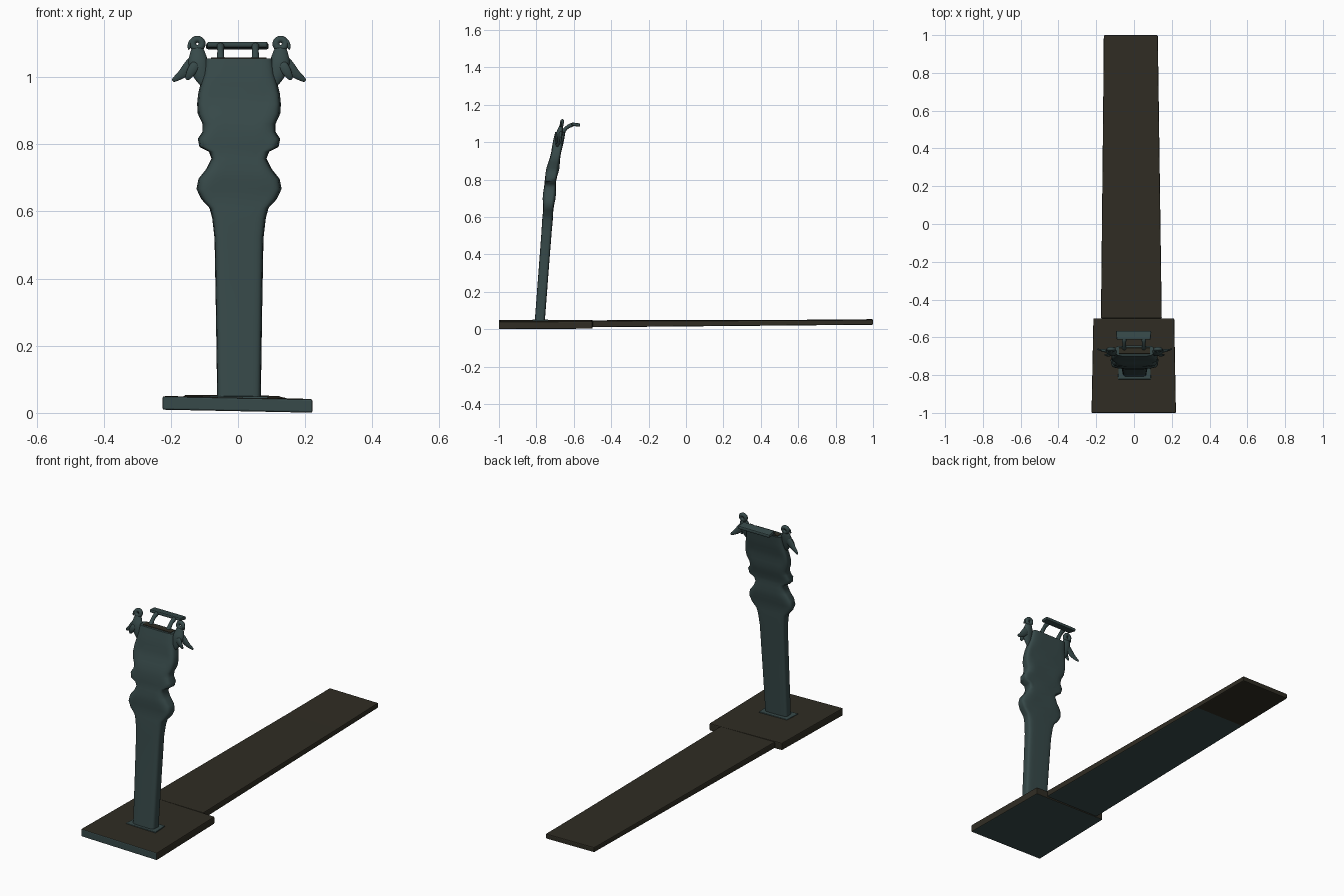
import bpy, bmesh, math
from mathutils import Vector

cube = bpy.data.objects.get("Cube")
if cube:
    bpy.data.objects.remove(cube)


def material(name, rgb):
    m = bpy.data.materials.new(name)
    m.use_nodes = True
    m.diffuse_color = (*rgb, 1)
    m.node_tree.nodes["Principled BSDF"].inputs["Base Color"].default_value = (*rgb, 1)
    return m


TEAL = material("dark teal", (0.038, 0.067, 0.067))
BROWN = material("dark brown", (0.029, 0.026, 0.017))


def add_mesh(name, bm, mats, smooth=False):
    bmesh.ops.recalc_face_normals(bm, faces=bm.faces)
    mesh = bpy.data.meshes.new(name)
    bm.to_mesh(mesh)
    bm.free()
    for m in mats:
        mesh.materials.append(m)
    obj = bpy.data.objects.new(name, mesh)
    bpy.context.collection.objects.link(obj)
    for p in mesh.polygons:
        p.use_smooth = smooth
    return obj


def loft(bm, rings):
    """Skin a list of equally sized point rings and cap both ends."""
    loops = [[bm.verts.new(p) for p in ring] for ring in rings]
    for a, b in zip(loops, loops[1:]):
        for i in range(len(a)):
            j = (i + 1) % len(a)
            bm.faces.new((a[i], a[j], b[j], b[i]))
    bm.faces.new(loops[0])
    bm.faces.new(loops[-1])


def slab(name, stations, tilt, is_teal, bevel=0.005):
    """Board through stations of (y, left edge, right edge, bottom, top)."""
    bm = bmesh.new()
    loft(bm, [[(x, y, z - tilt * x) for x, z in ((x0, lo), (x1, lo), (x1, hi), (x0, hi))]
              for y, x0, x1, lo, hi in stations])
    bmesh.ops.recalc_face_normals(bm, faces=bm.faces)
    for f in bm.faces:
        f.material_index = int(not is_teal(f.normal, f.calc_center_median()))
    obj = add_mesh(name, bm, (TEAL, BROWN))
    mod = obj.modifiers.new("soft edges", "BEVEL")
    mod.width, mod.segments = bevel, 2
    return obj


# Wide foot block and the long tapering plank behind it
slab("foot_block", [(-1, -0.225, 0.222, 0.005, 0.045), (-0.5, -0.215, 0.213, 0.007, 0.046)],
     0.02, lambda n, c: n.z < -0.5 or n.y < -0.5)
slab("long_plank", [(-0.5, -0.175, 0.147, 0.012, 0.046),
                    (0.65, -0.163, 0.131, 0.022, 0.049),
                    (1, -0.16, 0.126, 0.025, 0.052)],
     0.01, lambda n, c: n.z < -0.5 and c.y < 0.7)

# Collar where the post meets the block
slab("post_collar", [(-0.822, -0.085, 0.09, 0.04, 0.05), (-0.735, -0.08, 0.085, 0.04, 0.05)],
     0.01, lambda n, c: True, 0.003)


# Leaning post with a wavy carved outline: (height, half width)
def lean(z):
    return -0.785 + 0.076 * z + 0.13 * max(0, z - 0.8)


outline = [(0.04, 0.065), (0.3, 0.069), (0.52, 0.073), (0.58, 0.08), (0.61, 0.088),
           (0.637, 0.113), (0.667, 0.127), (0.697, 0.121), (0.727, 0.097),
           (0.757, 0.082), (0.778, 0.09), (0.792, 0.118), (0.816, 0.123),
           (0.837, 0.109), (0.861, 0.109), (0.891, 0.123), (0.92, 0.125),
           (0.95, 0.122), (0.98, 0.115), (1.01, 0.107), (1.055, 0.102)]

SIDES = 32
rings = []
for z, half in outline:
    depth = 0.027 + 0.006 * math.exp(-((z - 0.78) / 0.15) ** 2)
    carve = max(0, min(1, (z - 0.55) / 0.1)) * max(0, min(1, (1.055 - z) / 0.1))
    ring = []
    for i in range(SIDES):
        a = 2 * math.pi * (i + 0.5) / SIDES
        c, s = math.cos(a), math.sin(a)
        u = math.copysign(abs(c) ** 0.35, c)
        v = math.copysign(abs(s) ** 0.35, s)
        narrow = 1 if v > 0 else 1 + 0.08 * v
        wave = 0.004 * carve * math.sin(42 * z) * math.cos(5 * u)
        ring.append((0.003 + u * half * narrow, lean(z) + v * depth + v * wave, z))
    rings.append(ring)
bm = bmesh.new()
loft(bm, rings)
post = add_mesh("carved_post", bm, (TEAL,), True)
bpy.context.view_layer.objects.active = post
post.select_set(True)
bpy.ops.object.shade_smooth_by_angle(angle=math.radians(50))
post.select_set(False)

# Dark inlay on the flat top of the post
slab("post_top_inlay", [(-0.687, -0.08, 0.085, 1.05, 1.058), (-0.655, -0.08, 0.085, 1.05, 1.058)],
     0, lambda n, c: False, 0.001)


def tube(name, points, flat=1.0):
    """Round limb through (x, y, z, radius) points, optionally thinned along y."""
    bm = bmesh.new()
    rings = []
    pts = [Vector(p[:3]) for p in points]
    for k, p in enumerate(pts):
        t = (pts[min(k + 1, len(pts) - 1)] - pts[max(k - 1, 0)]).normalized()
        side = t.cross(Vector((0, 1, 0)))
        side = side.normalized() if side.length > 0.1 else Vector((1, 0, 0))
        up = t.cross(side)
        r = points[k][3]
        rings.append([p + side * (r * math.cos(a)) + up * (r * flat * math.sin(a))
                      for a in (2 * math.pi * i / 8 for i in range(8))])
    loft(bm, rings)
    obj = add_mesh(name, bm, (TEAL,), True)
    mod = obj.modifiers.new("smooth", "SUBSURF")
    mod.levels = mod.render_levels = 2
    return obj


# A bird on each shoulder, with a pierced eye and drooping tail feathers
for side, s in (("left", 1), ("right", -1)):
    cx = 0.003
    bpy.ops.mesh.primitive_torus_add(major_radius=0.014, minor_radius=0.0105,
                                     major_segments=20, minor_segments=10,
                                     location=(cx + s * 0.124, -0.664, 1.099),
                                     rotation=(math.radians(80), 0, 0))
    head = bpy.context.object
    head.name = side + "_bird_head"
    head.data.materials.append(TEAL)
    bpy.ops.object.shade_smooth()

    def limb(part, pts, flat):
        tube(side + "_bird_" + part, [(cx + s * x, y, z, r) for x, y, z, r in pts], flat)

    limb("body", [(0.125, -0.667, 1.09, 0.02), (0.123, -0.67, 1.07, 0.025),
                  (0.123, -0.678, 1.045, 0.035), (0.115, -0.684, 1.01, 0.028),
                  (0.1, -0.69, 0.97, 0.012)], 0.6)
    limb("wing", [(0.12, -0.67, 1.06, 0.02), (0.145, -0.672, 1.035, 0.022),
                  (0.166, -0.67, 1.01, 0.016), (0.186, -0.665, 0.997, 0.01),
                  (0.199, -0.662, 0.988, 0.006)], 0.5)
    limb("tail", [(0.125, -0.69, 1.045, 0.018), (0.143, -0.697, 1.015, 0.016),
                  (0.157, -0.69, 0.99, 0.007)], 0.5)
    limb("beak", [(0.133, -0.662, 1.113, 0.01), (0.148, -0.668, 1.1, 0.008),
                  (0.15, -0.672, 1.08, 0.003)], 0.7)

    # Struts reaching back to the crossbar
    tube(side + "_bar_strut", [(s * 0.052, -0.665, 1.04, 0.016), (s * 0.052, -0.652, 1.065, 0.011),
                               (s * 0.052, -0.63, 1.085, 0.01), (s * 0.052, -0.605, 1.095, 0.016),
                               (s * 0.052, -0.585, 1.095, 0.01)])

# Crossbar behind the top
slab("crossbar", [(-0.612, -0.092, 0.088, 1.088, 1.106), (-0.566, -0.096, 0.092, 1.082, 1.1)],
     0, lambda n, c: True, 0.006)
